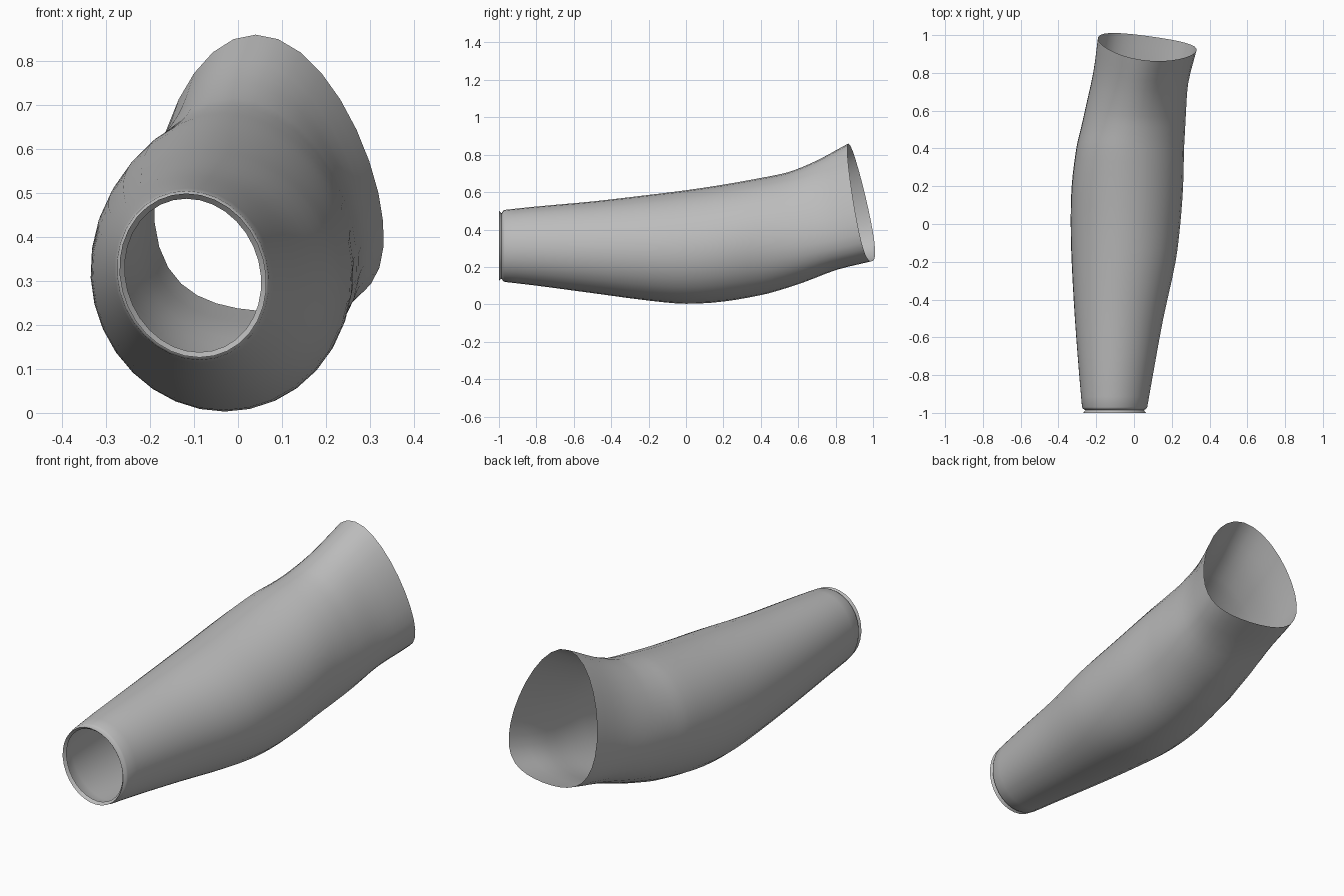
import bpy
import bmesh
from math import sin, cos, tau
from mathutils import Vector

cube = bpy.data.objects.get("Cube")
if cube:
    bpy.data.objects.remove(cube)

SIDES = 32
STEPS = 3

# Sleeve sections: y, left edge, right edge, bottom, top
sections = [
    (-0.97, -0.275, 0.07, 0.12, 0.505),
    (-0.8, -0.29, 0.10, 0.10, 0.523),
    (-0.5, -0.313, 0.155, 0.06, 0.55),
    (-0.2, -0.33, 0.22, 0.02, 0.585),
    (0.0, -0.335, 0.245, 0.003, 0.61),
    (0.2, -0.33, 0.26, 0.015, 0.64),
    (0.4, -0.305, 0.265, 0.05, 0.675),
    (0.5, -0.28, 0.27, 0.08, 0.692),
    (0.6, -0.255, 0.275, 0.117, 0.715),
    (0.76, -0.215, 0.287, 0.185, 0.775),
    (0.93, -0.19, 0.33, 0.23, 0.86),
]


def smooth_path(points):
    """Catmull-Rom interpolation through the sections."""
    pts = [Vector(p) for p in points]
    out = []
    for i in range(len(pts) - 1):
        b, c = pts[i], pts[i + 1]
        a, d = pts[max(i - 1, 0)], pts[min(i + 2, len(pts) - 1)]
        h = c[0] - b[0]
        mb = (c - a) * (h / (c[0] - a[0]))
        mc = (d - b) * (h / (d[0] - b[0]))
        for k in range(STEPS):
            t = k / STEPS
            s, u = t * t, t * t * t
            out.append(b * (2*u - 3*s + 1) + mb * (u - 2*s + t)
                       + c * (3*s - 2*u) + mc * (u - s))
    return out + [pts[-1]]


def ring(bm, section):
    """Oval ring that turns egg-shaped and tilted toward the wide end."""
    y, x0, x1, z0, z1 = section
    cx, cz, rx, rz = (x0 + x1) / 2, (z0 + z1) / 2, (x1 - x0) / 2, (z1 - z0) / 2
    w = min(max((y - 0.3) / 0.63, 0), 1)
    w = w * w * (3 - 2 * w)
    verts = []
    for j in range(SIDES):
        c, s = cos(tau * j / SIDES), sin(tau * j / SIDES)
        dx = rx * c - (0.015 + 0.015 * w) * s
        dz = rz * s - 0.11 * w * c * c
        dy = -w * (0.144 * dx + 0.208 * dz)
        verts.append(bm.verts.new((cx + dx, y + dy, cz + dz)))
    return verts


# Narrow end: rounded shoulder, groove and small flared lip
y, x0, x1, z0, z1 = sections[0]
lip = [(ly, x0 + d, x1 - d, z0 + d, z1 - d)
       for ly, d in ((-1.0, 0.006), (-0.993, 0.012), (-0.986, 0.018),
                     (-0.982, 0.012), (-0.977, 0.004))]

bm = bmesh.new()
rings = [ring(bm, s) for s in lip + smooth_path(sections)]
for near, far in zip(rings, rings[1:]):
    for j in range(SIDES):
        k = (j + 1) % SIDES
        bm.faces.new((near[j], far[j], far[k], near[k]))
mesh = bpy.data.meshes.new("sleeve")
bm.to_mesh(mesh)
bm.free()

sleeve = bpy.data.objects.new("sleeve", mesh)
bpy.context.collection.objects.link(sleeve)

# Plain grey cloth
grey = bpy.data.materials.new("plain_grey")
grey.use_nodes = True
grey.diffuse_color = (0.5, 0.5, 0.5, 1)
grey.node_tree.nodes["Principled BSDF"].inputs["Base Color"].default_value = (0.5, 0.5, 0.5, 1)
mesh.materials.append(grey)

bpy.context.view_layer.objects.active = sleeve
sleeve.select_set(True)
bpy.ops.object.shade_smooth_by_angle(angle=0.9)
